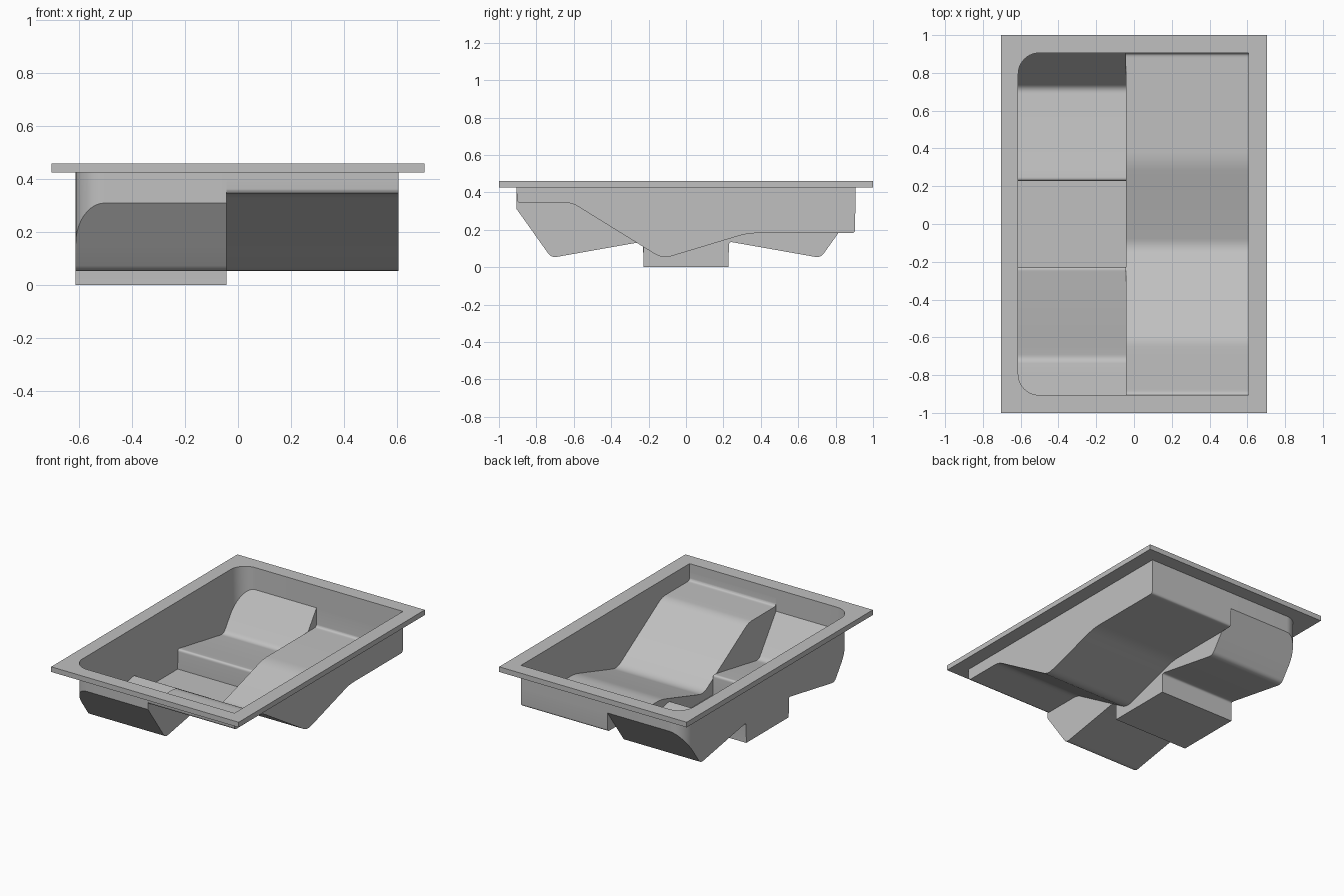
import bpy, bmesh, math
from mathutils import Vector

old = bpy.data.objects.get("Cube")
if old:
    bpy.data.objects.remove(old, do_unlink=True)

# One plain grey for the whole shell
grey = bpy.data.materials.new("shell grey")
grey.use_nodes = True
colour = (0.53, 0.53, 0.53, 1)
grey.diffuse_color = colour
grey.node_tree.nodes["Principled BSDF"].inputs["Base Color"].default_value = colour

# Main dimensions
RIM_X, RIM_Y, TOP, UNDER = 0.705, 1.0, 0.46, 0.425
LEFT, RIGHT, SPLIT, END, R = -0.613, 0.607, -0.043, 0.905, 0.11
E = 0.001  # lean of the near-vertical steps


def rounded(points, steps=6):
    """Turn (y, z, fillet) points into a polyline with rounded corners."""
    out = []
    for i, (y, z, d) in enumerate(points):
        p = Vector((y, z))
        if not d:
            out.append(p)
            continue
        a = p + (Vector(points[i - 1][:2]) - p).normalized() * d
        b = p + (Vector(points[i + 1][:2]) - p).normalized() * d
        for k in range(steps + 1):
            t = k / steps
            out.append(a * (1 - t) ** 2 + p * 2 * t * (1 - t) + b * t * t)
    return out


def height(profile, y):
    for a, b in zip(profile, profile[1:]):
        if y <= b.x:
            t = (y - a.x) / max(b.x - a.x, 1e-9)
            return a.y + (b.y - a.y) * max(t, 0)
    return profile[-1].y


def edge_x(y):
    """Side of the basin with the two rounded plan corners."""
    over = max(abs(y) - (END - R), 0)
    return LEFT + R - math.sqrt(max(R * R - over * over, 0))


def make(name, quads):
    bm = bmesh.new()
    for q in quads:
        pts = []
        for p in q:
            v = Vector(p)
            if all((v - w).length > 1e-6 for w in pts):
                pts.append(v)
        if len(pts) > 2:
            bm.faces.new([bm.verts.new(p) for p in pts])
    bmesh.ops.remove_doubles(bm, verts=bm.verts, dist=1e-5)
    mesh = bpy.data.meshes.new(name)
    bm.to_mesh(mesh)
    bm.free()
    mesh.materials.append(grey)
    ob = bpy.data.objects.new(name, mesh)
    bpy.context.collection.objects.link(ob)
    bpy.ops.object.select_all(action="DESELECT")
    ob.select_set(True)
    bpy.context.view_layer.objects.active = ob
    bpy.ops.object.shade_smooth_by_angle(angle=math.radians(30))
    return ob


# Two facing seats with a footwell between them
half = [(0.228, 0, 0), (0.228 + E, 0.137, 0.02), (0.72, 0.05, 0.03), (END, 0.31, 0)]
seats = rounded([(-y, z, d) for y, z, d in reversed(half)] + half)
# Reclining lounger
lounger = rounded([(-END, 0.40, 0), (-END + E, 0.345, 0.02), (-0.61, 0.345, 0.04),
                   (-0.125, 0.045, 0.05), (0.33, 0.182, 0.05),
                   (END - E, 0.182, 0.02), (END, 0.30, 0)])

# Stations along the length
corner = [END - R + R * math.sin(math.radians(a)) for a in range(0, 91, 9)]
raw = sorted([p.x for p in seats + lounger] + corner + [-c for c in corner])
ys = [raw[0]]
for y in raw:
    if y - ys[-1] > 1e-5:
        ys.append(y)
ys[-1] = END
spans = list(zip(ys, ys[1:]))


def seat_z(y):
    return height(seats, y)


def lounge_z(y):
    return height(lounger, y)


# Floors of both lanes
make("seat_floor", [[(edge_x(a), a, seat_z(a)), (SPLIT, a, seat_z(a)),
                     (SPLIT, b, seat_z(b)), (edge_x(b), b, seat_z(b))] for a, b in spans])
make("lounger_floor", [[(SPLIT, a, lounge_z(a)), (RIGHT, a, lounge_z(a)),
                        (RIGHT, b, lounge_z(b)), (SPLIT, b, lounge_z(b))] for a, b in spans])

# Basin walls, from the floors up to the rim
walls = []
for a, b in spans:
    walls.append([(edge_x(a), a, seat_z(a)), (edge_x(b), b, seat_z(b)),
                  (edge_x(b), b, TOP), (edge_x(a), a, TOP)])
    walls.append([(RIGHT, b, lounge_z(b)), (RIGHT, a, lounge_z(a)),
                  (RIGHT, a, TOP), (RIGHT, b, TOP)])
for y in (-END, END):
    for x0, x1, z in ((edge_x(y), SPLIT, seat_z(y)), (SPLIT, RIGHT, lounge_z(y))):
        quad = [(x0, y, z), (x1, y, z), (x1, y, TOP), (x0, y, TOP)]
        walls.append(quad if y > 0 else quad[::-1])
make("basin_walls", walls)

# Upright divider where the two floors differ in height
divider = []
for a, b in spans:
    da, db = seat_z(a) - lounge_z(a), seat_z(b) - lounge_z(b)
    cuts = [a, b]
    if da * db < 0:
        cuts.insert(1, a + (b - a) * da / (da - db))
    for c, d in zip(cuts, cuts[1:]):
        divider.append([(SPLIT, c, seat_z(c)), (SPLIT, d, seat_z(d)),
                        (SPLIT, d, lounge_z(d)), (SPLIT, c, lounge_z(c))])
make("lane_divider", divider)

# Flat rim around the basin
rim = []
for z in (TOP, UNDER):
    flat = [[(-RIM_X, a, z), (edge_x(a), a, z), (edge_x(b), b, z), (-RIM_X, b, z)]
            for a, b in spans]
    for x0, x1, y0, y1 in ((RIGHT, RIM_X, -END, END), (-RIM_X, RIM_X, END, RIM_Y),
                           (-RIM_X, RIM_X, -RIM_Y, -END)):
        flat.append([(x0, y0, z), (x1, y0, z), (x1, y1, z), (x0, y1, z)])
    rim += flat if z == TOP else [q[::-1] for q in flat]
ring = [(-RIM_X, -RIM_Y), (RIM_X, -RIM_Y), (RIM_X, RIM_Y), (-RIM_X, RIM_Y)]
for p, q in zip(ring, ring[1:] + ring[:1]):
    rim.append([(*p, UNDER), (*q, UNDER), (*q, TOP), (*p, TOP)])
make("rim", rim)
